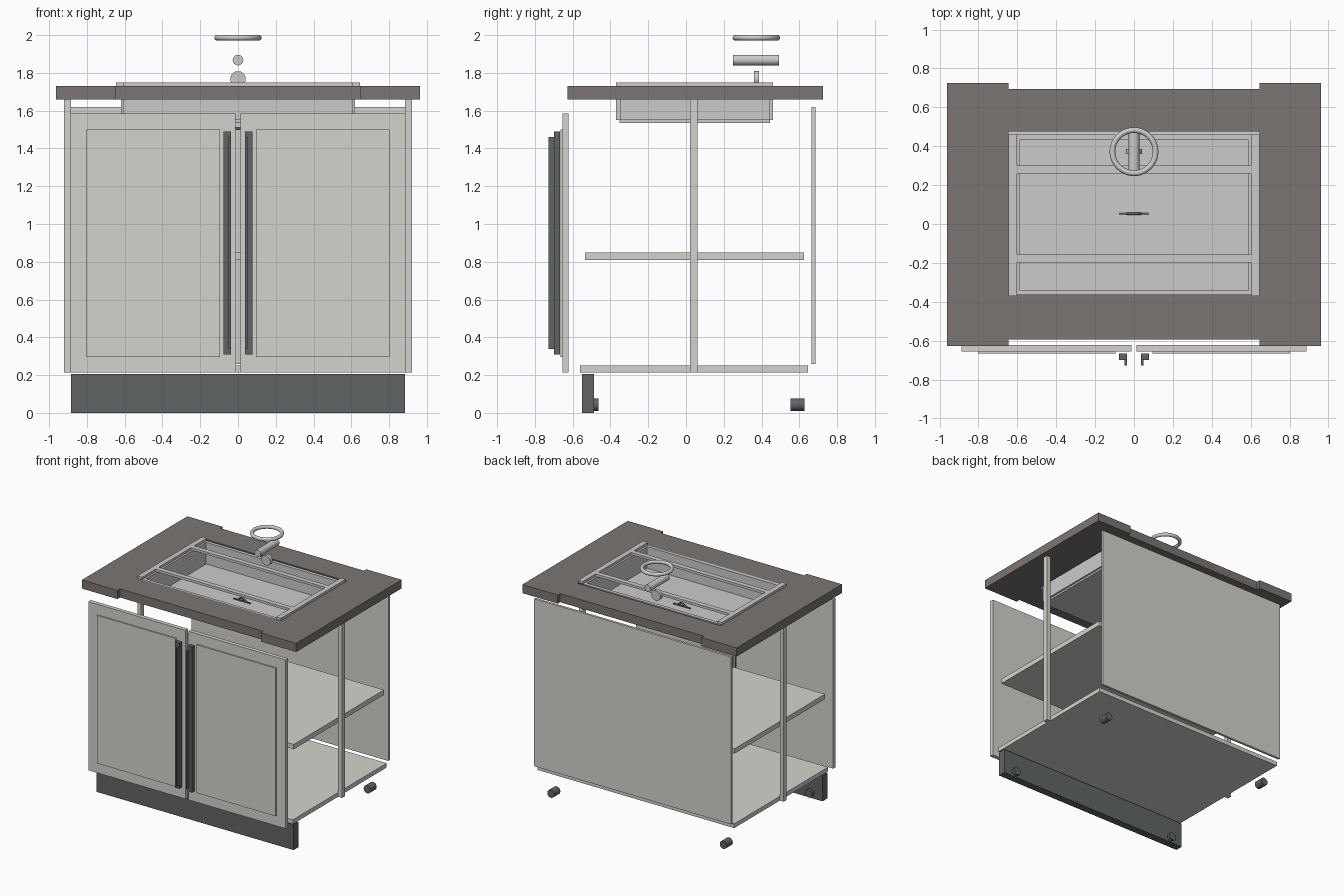
import bpy
from math import pi

if "Cube" in bpy.data.objects:
    bpy.data.objects.remove(bpy.data.objects["Cube"])


def material(name, r, g, b):
    m = bpy.data.materials.new(name)
    m.diffuse_color = (r, g, b, 1)
    m.use_nodes = True
    m.node_tree.nodes["Principled BSDF"].inputs["Base Color"].default_value = m.diffuse_color
    return m


PAINT = material("warm_white_paint", 0.66, 0.65, 0.61)
STONE = material("stone", 0.20, 0.18, 0.17)
DARK = material("dark_metal", 0.12, 0.13, 0.13)
STEEL = material("steel", 0.55, 0.56, 0.58)


def finish(name, mat, smooth=False):
    ob = bpy.context.object
    ob.name = name
    ob.data.materials.append(mat)
    if smooth:
        bpy.ops.object.shade_smooth_by_angle()
    return ob


def box(name, mat, x, y, z):
    """Box from (min, max) pairs."""
    bpy.ops.mesh.primitive_cube_add(size=1, location=[sum(p) / 2 for p in (x, y, z)])
    ob = bpy.context.object
    ob.scale = [p[1] - p[0] for p in (x, y, z)]
    bpy.ops.object.transform_apply(location=False, rotation=False, scale=True)
    return finish(name, mat)


def pair(name, mat, x, y, z):
    """Box and its mirror image across x = 0."""
    box(name + "_right", mat, x, y, z)
    box(name + "_left", mat, (-x[1], -x[0]), y, z)


def rod(name, mat, radius, x, y, z):
    """Cylinder lying along y."""
    bpy.ops.mesh.primitive_cylinder_add(vertices=32, radius=radius, depth=y[1] - y[0],
                                        location=(x, sum(y) / 2, z), rotation=(pi / 2, 0, 0))
    finish(name, mat, True)


def ring(name, mat, major, minor, loc, rot=(0, 0, 0)):
    bpy.ops.mesh.primitive_torus_add(major_radius=major, minor_radius=minor, major_segments=48,
                                     minor_segments=16, location=loc, rotation=rot)
    finish(name, mat, True)


# Carcass: side posts, floor, shelf and back
pair("side_post", PAINT, (0.885, 0.92), (0.022, 0.06), (0.215, 1.66))
box("cabinet_floor", PAINT, (-0.885, 0.885), (-0.56, 0.645), (0.215, 0.25))
box("shelf", PAINT, (-0.875, 0.875), (-0.535, 0.625), (0.81, 0.85))
box("back_panel", PAINT, (-0.885, 0.885), (0.665, 0.685), (0.26, 1.62))

# Doors with raised panels and L-shaped handles
pair("door", PAINT, (0.012, 0.887), (-0.655, -0.622), (0.215, 1.585))
pair("door_panel", PAINT, (0.094, 0.803), (-0.665, -0.655), (0.297, 1.50))
pair("handle_base", DARK, (0.037, 0.078), (-0.70, -0.667), (0.308, 1.49))
pair("handle_grip", DARK, (0.037, 0.049), (-0.728, -0.70), (0.338, 1.46))

# Toe kick and feet
box("toe_kick", DARK, (-0.885, 0.885), (-0.55, -0.488), (0, 0.205))
for i, (x, y) in enumerate([(-0.775, -0.502), (0.775, -0.502), (-0.775, 0.59), (0.775, 0.59)]):
    rod(f"foot_{i + 1}", DARK, 0.032, x, (y - 0.038, y + 0.038), 0.043)

# Countertop in four pieces around the sink opening
TOP = (1.66, 1.73)
pair("countertop_end", STONE, (0.645, 0.963), (-0.628, 0.725), TOP)
box("countertop_front", STONE, (-0.645, 0.645), (-0.595, -0.36), TOP)
box("countertop_back", STONE, (-0.645, 0.645), (0.475, 0.695), TOP)

# Sink rim, cross rails and basin
RIM = (1.73, 1.75)
pair("sink_rim", STEEL, (0.603, 0.645), (-0.37, 0.46), RIM)
box("sink_rail_front", STEEL, (-0.603, 0.603), (-0.197, -0.157), RIM)
box("sink_rail_back", STEEL, (-0.603, 0.603), (0.26, 0.30), RIM)
WALL = (1.55, 1.73)
pair("basin_side", STEEL, (0.588, 0.62), (-0.35, 0.445), WALL)
box("basin_front", STEEL, (-0.605, 0.605), (-0.37, -0.342), WALL)
box("basin_back", STEEL, (-0.605, 0.605), (0.432, 0.46), WALL)
box("basin_floor", STEEL, (-0.605, 0.605), (-0.353, 0.444), (1.535, 1.555))

# Drain
ring("drain_ring", DARK, 0.037, 0.007, (0, 0.053, 1.542), (pi / 2, 0, 0))
box("drain_bar", DARK, (-0.077, 0.077), (0.046, 0.060), (1.54, 1.561))

# Tap: base disc, spout and loop
rod("tap_base", STEEL, 0.041, 0, (0.36, 0.387), 1.768)
rod("tap_spout", STEEL, 0.028, 0, (0.25, 0.492), 1.868)
ring("tap_loop", STEEL, 0.111, 0.0145, (0, 0.372, 1.986))
